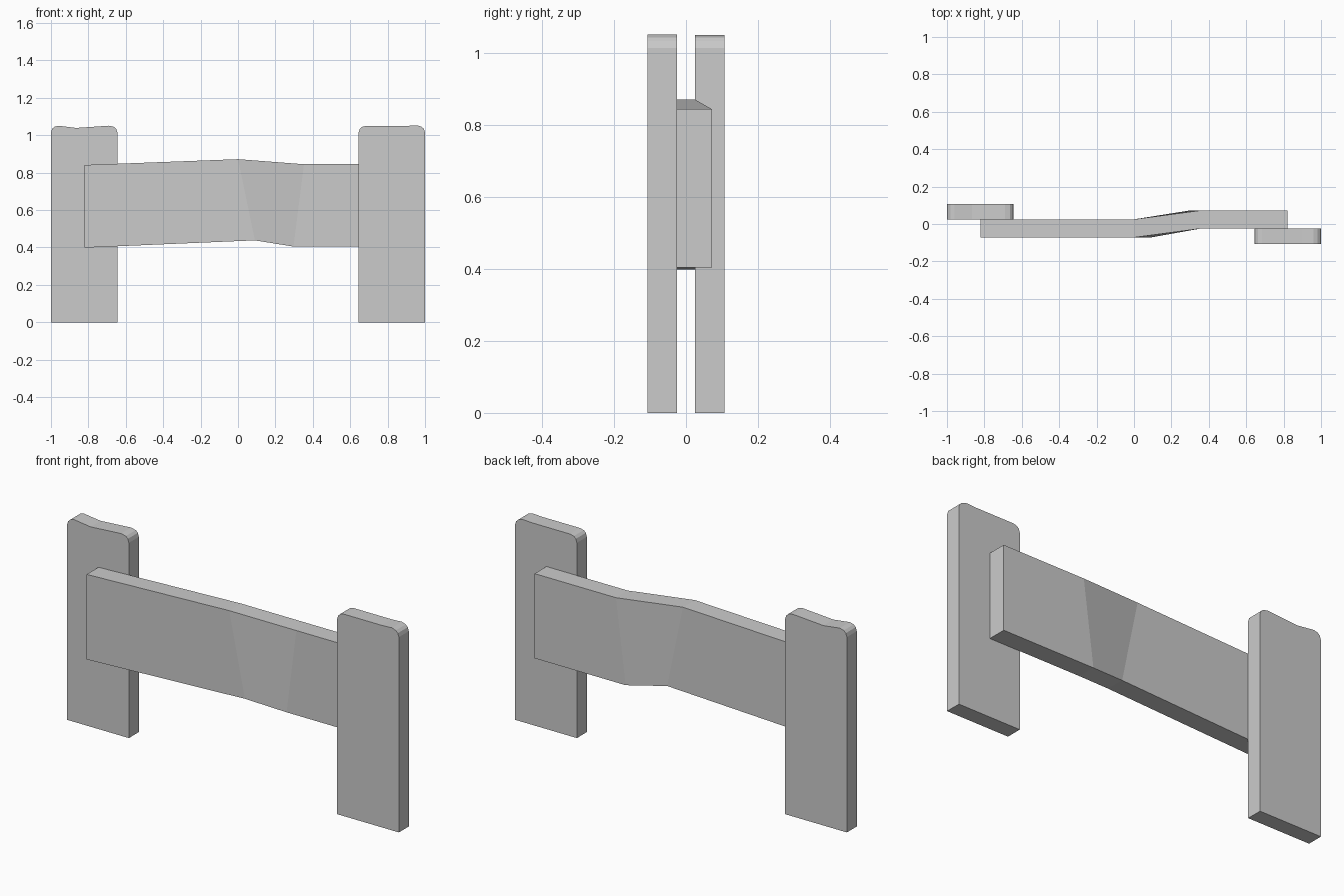
import bpy
import bmesh

if "Cube" in bpy.data.objects:
    bpy.data.objects.remove(bpy.data.objects["Cube"])


def loft(name, sections):
    """Skin a row of matching closed sections and cap both ends."""
    bm = bmesh.new()
    rings = [[bm.verts.new(p) for p in s] for s in sections]
    n = len(rings[0])
    for a, b in zip(rings, rings[1:]):
        for i in range(n):
            j = (i + 1) % n
            bm.faces.new((a[i], a[j], b[j], b[i]))
    bm.faces.new(rings[0])
    bm.faces.new(rings[-1])
    bmesh.ops.recalc_face_normals(bm, faces=bm.faces)
    mesh = bpy.data.meshes.new(name)
    bm.to_mesh(mesh)
    bm.free()
    obj = bpy.data.objects.new(name, mesh)
    bpy.context.collection.objects.link(obj)
    return obj


def post(name, x0, x1, y0, y1, crown):
    """Upright board with softened corners and a worn top edge."""
    left = [(x0, 1.015), (x0 + 0.006, 1.034), (x0 + 0.018, 1.045)]
    right = [(x1 - 0.018, 1.045), (x1 - 0.006, 1.034), (x1, 1.015)]
    outline = [(x0, 0)] + left + crown + right + [(x1, 0)]
    return loft(name, [[(x, y, z) for x, z in outline] for y in (y0, y1)])


# Two fence posts, set on opposite sides of the rail
post("left_post", -1.0, -0.645, 0.025, 0.107,
     [(-0.96, 1.051), (-0.865, 1.039), (-0.69, 1.051)])
post("right_post", 0.645, 1.0, -0.107, -0.025,
     [(0.685, 1.05), (0.90, 1.05), (0.96, 1.053)])

# Bent rail: front y, top (x, z), bottom (x, z) at each bend
thickness = 0.097
bends = [
    (-0.072, (-0.82, 0.841), (-0.82, 0.399)),
    (-0.072, (0.0, 0.872), (0.09, 0.438)),
    (-0.025, (0.353, 0.845), (0.297, 0.405)),
    (-0.025, (0.82, 0.845), (0.82, 0.405)),
]
loft("rail", [[(tx, y, tz), (tx, y + thickness, tz),
               (bx, y + thickness, bz), (bx, y, bz)]
              for y, (tx, tz), (bx, bz) in bends])
